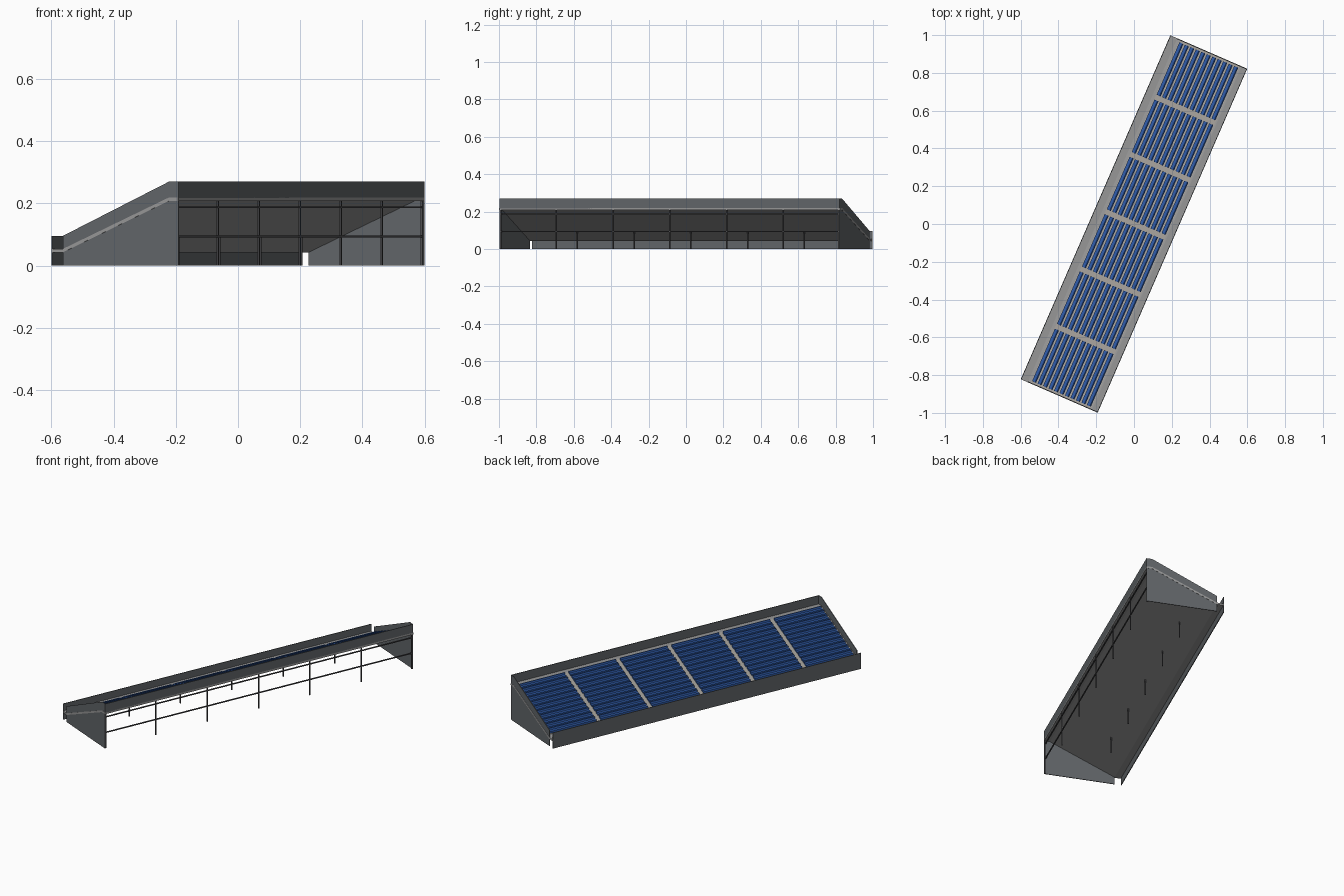
import bpy, bmesh, math

cube = bpy.data.objects.get("Cube")
if cube:
    bpy.data.objects.remove(cube, do_unlink=True)

TURN = math.radians(-23.5)   # the stand sits at an angle to the axes
W, L = 0.222, 0.992          # half depth, half length
BAYS, ROWS = 6, 11
BAY = 2 * L / BAYS
LOW, HIGH = -0.182, 0.189    # where the deck slope starts and ends
Z_LOW, Z_HIGH = 0.054, 0.219
RISE = (Z_HIGH - Z_LOW) / (HIGH - LOW)


def material(name, color):
    m = bpy.data.materials.new(name)
    m.use_nodes = True
    rgba = (*color, 1)
    m.diffuse_color = rgba
    bsdf = m.node_tree.nodes["Principled BSDF"]
    bsdf.inputs["Base Color"].default_value = rgba
    bsdf.inputs["Roughness"].default_value = 0.8
    return m


WALL = material("dark grey cladding", (0.12, 0.13, 0.14))
DECK = material("concrete grey", (0.31, 0.31, 0.31))
STEP = material("warm concrete", (0.36, 0.34, 0.31))
SEAT = material("seat blue", (0.03, 0.11, 0.42))
STEEL = material("dark steel", (0.08, 0.08, 0.085))


def deck_z(x):
    return Z_LOW + RISE * (min(max(x, LOW), HIGH) - LOW)


def add_prism(bm, profile, y0, y1):
    """Extrude an x-z profile along the length."""
    near = [bm.verts.new((x, y0, z)) for x, z in profile]
    far = [bm.verts.new((x, y1, z)) for x, z in profile]
    bm.faces.new(near)
    bm.faces.new(far[::-1])
    n = len(profile)
    for i in range(n):
        j = (i + 1) % n
        bm.faces.new((near[j], near[i], far[i], far[j]))


def build(name, mat, prisms):
    bm = bmesh.new()
    for profile, y0, y1 in prisms:
        add_prism(bm, profile, y0, y1)
    bmesh.ops.recalc_face_normals(bm, faces=bm.faces)
    mesh = bpy.data.meshes.new(name)
    bm.to_mesh(mesh)
    bm.free()
    mesh.materials.append(mat)
    ob = bpy.data.objects.new(name, mesh)
    ob.rotation_euler.z = TURN
    bpy.context.scene.collection.objects.link(ob)
    return ob


def rect(x0, x1, z0, z1):
    return [(x0, z0), (x1, z0), (x1, z1), (x0, z1)]


# Sloping deck, its edge showing just proud of the end walls
top = [(-W + 0.002, Z_LOW), (LOW, Z_LOW), (HIGH, Z_HIGH), (W, Z_HIGH)]
under = [(x, z - 0.011) for x, z in reversed(top)]
build("deck", DECK, [(top + under, -L - 0.001, L + 0.001)])

# Low wall in front of the seats and parapet behind them
T = 0.004
build("low_wall", WALL, [(rect(-W, -W + T, 0, 0.096), -L, L)])
build("back_parapet", WALL, [(rect(W - T, W, Z_HIGH - 0.002, 0.27), -L, L)])

# End walls following the slope
side = [(LOW, 0), (W, 0), (W, 0.27), (HIGH, 0.27), (LOW, 0.096)]
for name, y in (("right_end_wall", -L), ("left_end_wall", L - T)):
    build(name, WALL, [(side, y, y + T)])

# Thin terrace surface under the seats, also forming the aisles
x0, x1 = -0.166, 0.182
terrace = [(x0, deck_z(x0)), (x1, deck_z(x1)),
           (x1, deck_z(x1) + 0.002), (x0, deck_z(x0) + 0.002)]
build("terrace", STEP, [(terrace, -L + T, L - T)])

# Rows of seats with backrests, split into blocks by the aisles
pitch = (x1 - x0) / ROWS
seats = []
for r in range(ROWS):
    x = x0 + pitch * r + 0.003
    z = deck_z(x)
    d = pitch * 0.72
    bench = [(x, z), (x + d, deck_z(x + d)), (x + d, z + 0.024),
             (x + d - 0.004, z + 0.024), (x + d - 0.006, z + 0.013), (x, z + 0.013)]
    for b in range(BAYS):
        y = -L + BAY * b
        seats.append((bench, y + 0.014, y + BAY - 0.014))
build("seat_rows", SEAT, seats)

# Tall back posts and short middle posts at each bay line
R = 0.003
tall, short = [], []
for b in range(BAYS + 1):
    y = max(-L + T + R, min(L - T - R, -L + BAY * b))
    tall.append((rect(W - 0.009, W - 0.003, 0, Z_HIGH - 0.01), y - R, y + R))
    if 0 < b < BAYS:
        short.append((rect(-0.065 - R, -0.065 + R, 0, deck_z(-0.065) - 0.008), y - R, y + R))
build("back_posts", STEEL, tall)
build("middle_posts", STEEL, short)

# Horizontal rails along the open back
build("back_rails", STEEL, [(rect(W - 0.009, W - 0.003, z - R, z + R), -L + T, L - T)
                            for z in (0.094, 0.188)])
